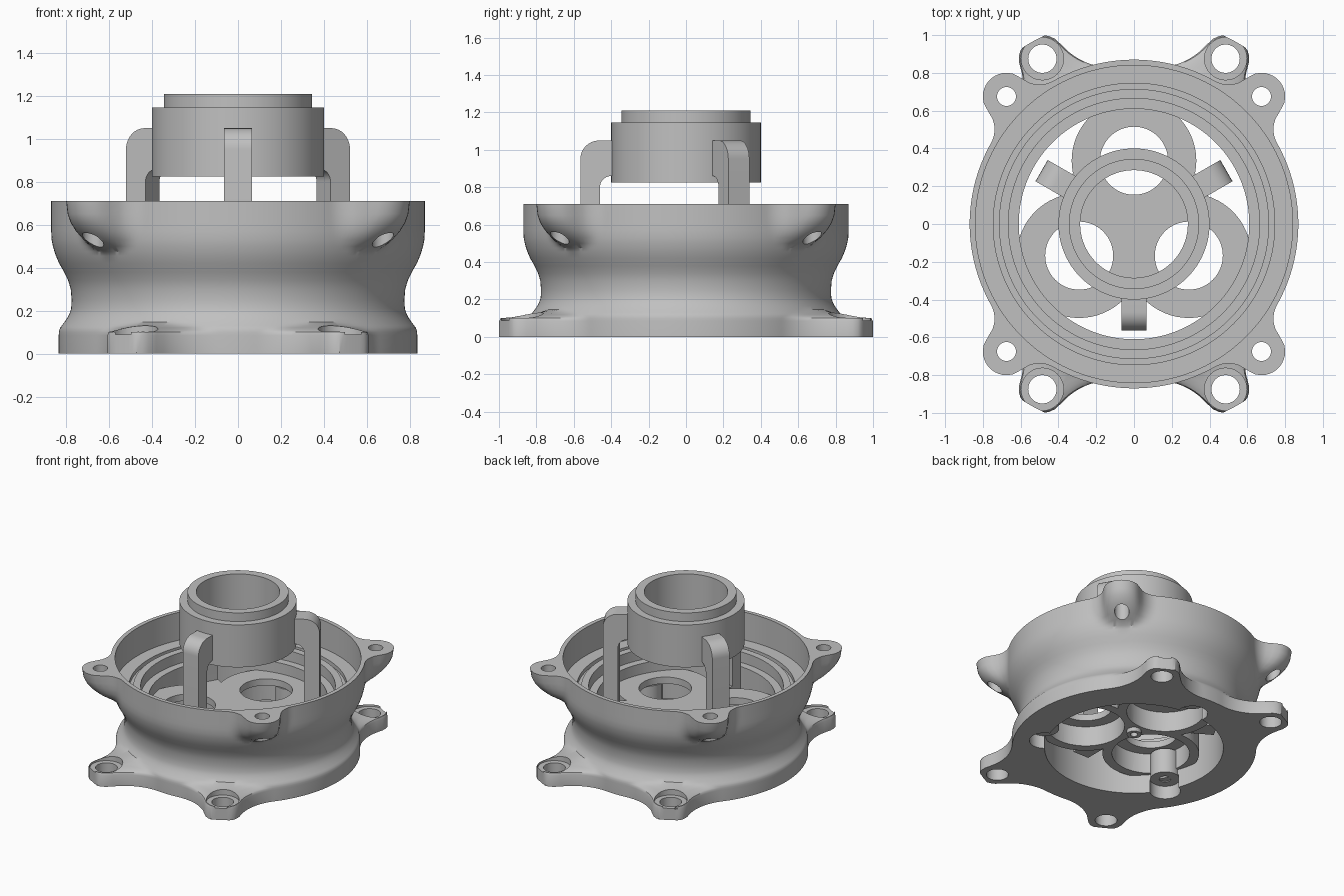
import bpy, bmesh, math
from math import sin, cos, pi, hypot, radians

cube = bpy.data.objects.get("Cube")
if cube:
    bpy.data.objects.remove(cube)

metal = bpy.data.materials.new("cast_metal_grey")
metal.use_nodes = True
GREY = (0.53, 0.53, 0.53, 1)
metal.diffuse_color = GREY
metal.node_tree.nodes["Principled BSDF"].inputs["Base Color"].default_value = GREY


def finish(name, bm):
    bmesh.ops.remove_doubles(bm, verts=bm.verts, dist=0.0001)
    bmesh.ops.recalc_face_normals(bm, faces=bm.faces)
    mesh = bpy.data.meshes.new(name)
    bm.to_mesh(mesh)
    bm.free()
    mesh.materials.append(metal)
    obj = bpy.data.objects.new(name, mesh)
    bpy.context.collection.objects.link(obj)
    return obj


def bridge(bm, rings):
    """Quads between successive rings."""
    n = len(rings[0])
    for a, b in zip(rings, rings[1:]):
        for i in range(n):
            j = (i + 1) % n
            bm.faces.new((a[i], a[j], b[j], b[i]))


def lathe(name, profile, x=0, y=0, seg=64):
    """Revolve a (radius, z) loop about a vertical axis at x, y."""
    bm = bmesh.new()
    rings = [[bm.verts.new((x + r * cos(2 * pi * i / seg), y + r * sin(2 * pi * i / seg), z))
              for i in range(seg)] for r, z in profile]
    if profile[0][0] > 0:
        rings.append(rings[0])
    bridge(bm, rings)
    return finish(name, bm)


def disc(name, r, z0, z1, x=0, y=0, seg=64):
    return lathe(name, [(0, z0), (r, z0), (r, z1), (0, z1)], x, y, seg)


def combine(target, other, operation):
    mod = target.modifiers.new("join", "BOOLEAN")
    mod.operation, mod.solver, mod.object = operation, "EXACT", other
    bpy.context.view_layer.objects.active = target
    bpy.ops.object.modifier_apply(modifier=mod.name)
    bpy.data.objects.remove(other)


def smooth(obj):
    bpy.ops.object.select_all(action="DESELECT")
    obj.select_set(True)
    bpy.context.view_layer.objects.active = obj
    bpy.ops.object.shade_smooth_by_angle(angle=radians(32))


def outline(theta, radius, ear_angle, dist, ear_r, fillet):
    """Outer radius of a circle with four mirrored ears joined by tangent arcs."""
    if dist + ear_r <= radius:
        return radius
    ex, ey = dist * cos(ear_angle), dist * sin(ear_angle)
    tx, ty = abs(cos(theta)), abs(sin(theta))
    # Centres of the two fillet arcs, one on either side of the ear
    far, near = radius + fillet, ear_r + fillet
    spread = math.acos(min(1, (far ** 2 + dist ** 2 - near ** 2) / (2 * far * dist)))
    centres = [(far * cos(ear_angle + s), far * sin(ear_angle + s)) for s in (spread, -spread)]

    def inside(r):
        x, y = r * tx, r * ty
        if r < radius or hypot(x - ex, y - ey) < ear_r:
            return True
        for cx, cy in centres:
            det = ex * cy - ey * cx
            if abs(det) < 1e-6:
                continue
            u, v = (x * cy - y * cx) / det, (ex * y - ey * x) / det
            if u >= 0 and v >= 0 and u + v <= 1 and hypot(x - cx, y - cy) > fillet:
                return True
        return False
    r = 1.1
    while not inside(r):
        r -= 0.005
    lo, hi = r, r + 0.005
    for _ in range(8):
        mid = (lo + hi) / 2
        lo, hi = (mid, hi) if inside(mid) else (lo, mid)
    return lo


# Housing: outer sections are (z, radius, ear angle, ear distance, ear radius, fillet)
BASE, TOP = math.atan2(0.875, 0.485), pi / 4
outer = [
    (0, .835, BASE, 1, .125, .35), (.085, .835, BASE, 1, .125, .35),
    (.1, .834, BASE, 1, .118, .35), (.106, .833, BASE, .99, .108, .35),
    (.113, .831, BASE, .94, .1, .35), (.121, .828, BASE, .88, .09, .35),
    (.131, .82, BASE, .81, .07, .35), (.147, .808, BASE, 0, 0, 0),
    (.165, .796, BASE, 0, 0, 0), (.185, .785, BASE, 0, 0, 0),
    (.21, .777, TOP, 0, 0, 0), (.25, .775, TOP, 0, 0, 0), (.3, .779, TOP, 0, 0, 0),
    (.34, .791, TOP, 0, 0, 0), (.38, .81, TOP, 0, 0, 0), (.42, .833, TOP, 0, 0, 0),
    (.455, .848, TOP, 0, 0, 0), (.475, .855, TOP, .745, .12, .15),
    (.5, .862, TOP, .79, .122, .15), (.53, .868, TOP, .84, .125, .15),
    (.57, .87, TOP, .89, .125, .15), (.61, .87, TOP, .925, .125, .15),
    (.65, .87, TOP, .945, .125, .15), (.71, .87, TOP, .955, .125, .15),
]
inner = [(.84, .71), (.84, .5), (.745, .5), (.745, .47), (.715, .47), (.715, .5),
         (.665, .5), (.665, .42), (.61, .42), (.61, 0)]
SEG = 320
angles = [2 * pi * (i + .5) / SEG for i in range(SEG)]
bm = bmesh.new()
rings = []
for z, *shape in outer:
    rings.append([bm.verts.new((r * cos(t), r * sin(t), z))
                  for t in angles for r in [outline(t, *shape)]])
for r, z in inner:
    rings.append([bm.verts.new((r * cos(t), r * sin(t), z)) for t in angles])
bridge(bm, rings + rings[:1])
housing = finish("housing", bm)

# Bolt holes in both sets of ears
for sx in (-1, 1):
    for sy in (-1, 1):
        combine(housing, lathe("base_hole", [(0, -.1), (.075, -.1), (.075, .088), (.112, .088),
                                             (.112, .2), (0, .2)], sx * .485, sy * .875, 40), "DIFFERENCE")
        combine(housing, disc("top_hole", .05, .3, .8, sx * .675, sy * .675, 32), "DIFFERENCE")

# Screw pockets in the base opening, at the end of each lobe
lobes = [(cos(radians(a)), sin(radians(a))) for a in (90, 210, 330)]
for cx, cy in lobes:
    combine(housing, disc("pocket", .105, -.1, .1, cx * .62, cy * .62, 40), "DIFFERENCE")
smooth(housing)

# Bearing plate: three joined lobes with stepped bores
plate = disc("bearing_plate", .42, .2, .34)
for cx, cy in lobes:
    combine(plate, disc("lobe", .33, .14, .34, cx * .335, cy * .335), "UNION")
for cx, cy in lobes:
    combine(plate, lathe("bore", [(0, .1), (.265, .1), (.265, .29), (.18, .29), (.18, .4), (0, .4)],
                         cx * .335, cy * .335), "DIFFERENCE")
smooth(plate)

# Screw bosses under the plate
for i, (cx, cy) in enumerate(lobes):
    boss = lathe(f"screw_boss_{i + 1}", [(.1, .095), (.1, .28), (.04, .28), (.04, .095)],
                 cx * .62, cy * .62, 32)
    smooth(boss)
smooth(lathe("centre_boss", [(.05, .11), (.05, .22), (.025, .22), (.025, .11)], seg=24))

# Raised hub
smooth(lathe("hub", [(.4, .825), (.4, 1.145), (.345, 1.145), (.345, 1.21),
                     (.285, 1.21), (.285, .825)], seg=96))


def arc(r, z, radius, start, end, n=8):
    return [(r + radius * cos(radians(start + (end - start) * k / n)),
             z + radius * sin(radians(start + (end - start) * k / n))) for k in range(n + 1)]


# Hooked arms carrying the hub
side = ([(.33, .2), (.565, .2)] + arc(.465, .95, .1, 0, 90) + [(.36, 1.05), (.36, .86)]
        + arc(.4, .8, .06, 90, 0) + [(.46, .34), (.33, .34)])
for i, a in enumerate((30, 150, 270)):
    c, s = cos(radians(a)), sin(radians(a))
    bm = bmesh.new()
    ends = [[bm.verts.new((r * c - w * s, r * s + w * c, z)) for r, z in side] for w in (-.065, .065)]
    n = len(side)
    for k in range(n):
        m = (k + 1) % n
        bm.faces.new((ends[0][k], ends[0][m], ends[1][m], ends[1][k]))
    for e in ends:
        bm.faces.new(e)
    smooth(finish(f"hub_arm_{i + 1}", bm))
